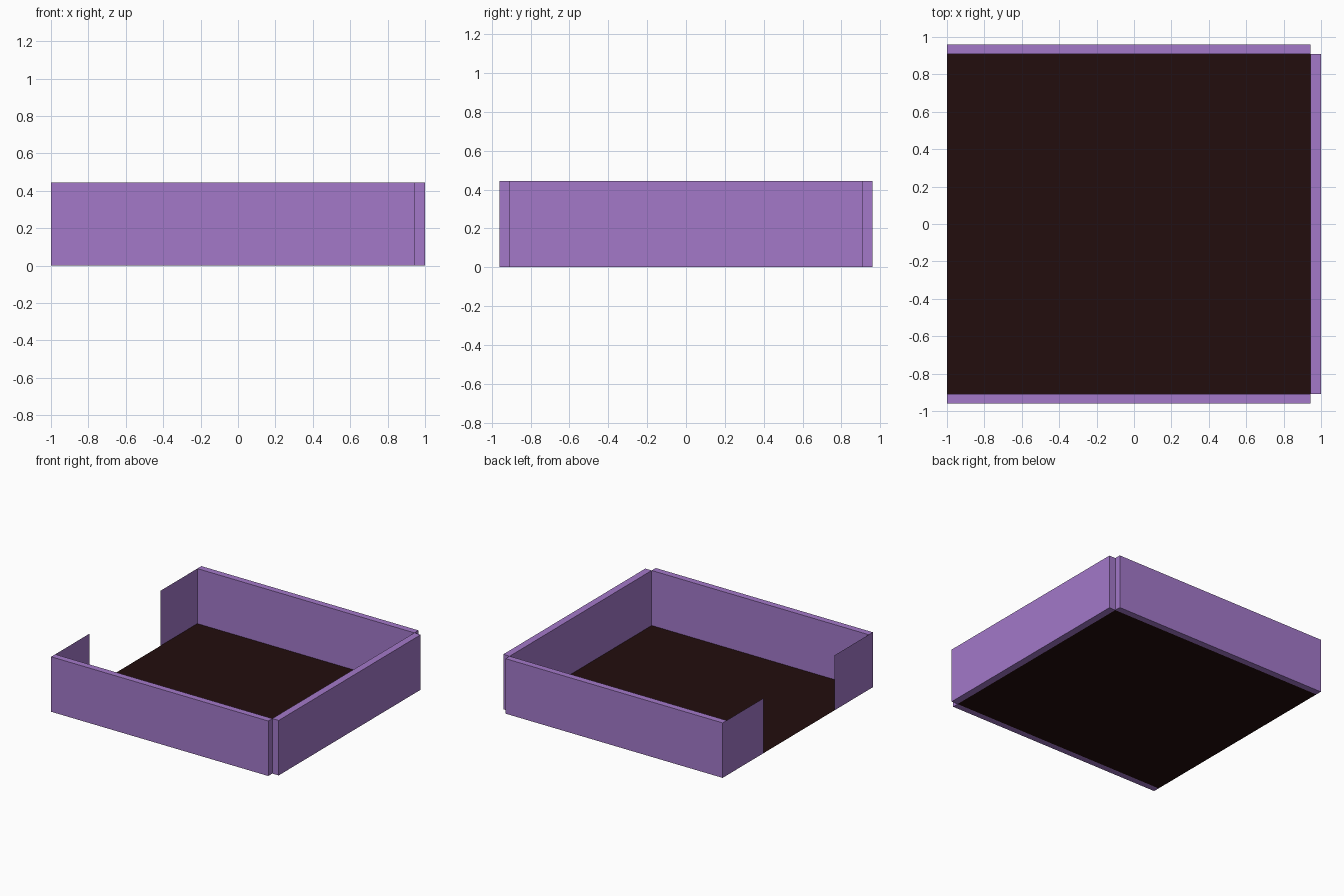
import bpy
import bmesh

if "Cube" in bpy.data.objects:
    bpy.data.objects.remove(bpy.data.objects["Cube"])


def material(name, color):
    m = bpy.data.materials.new(name)
    m.diffuse_color = (*color, 1)
    m.use_nodes = True
    m.node_tree.nodes["Principled BSDF"].inputs["Base Color"].default_value = m.diffuse_color
    return m


purple = material("purple", (0.366, 0.19, 0.584))
dark_brown = material("dark brown", (0.016, 0.004, 0.004))

H = 0.445          # wall height
LEFT, RIGHT = -1.0, 0.943
INNER = 0.908      # inside half depth


def add_object(name, bm, mat):
    mesh = bpy.data.meshes.new(name)
    bm.to_mesh(mesh)
    bm.free()
    mesh.materials.append(mat)
    ob = bpy.data.objects.new(name, mesh)
    bpy.context.collection.objects.link(ob)


def box(name, lo, hi, mat):
    bm = bmesh.new()
    bmesh.ops.create_cube(bm, size=1)
    for v in bm.verts:
        v.co = [(a + b) / 2 + c * (b - a) for a, b, c in zip(lo, hi, v.co)]
    add_object(name, bm, mat)


def sheet(name, corners, mat):
    bm = bmesh.new()
    bm.faces.new([bm.verts.new(c) for c in corners])
    add_object(name, bm, mat)


# Floor sheet
sheet("floor", [(LEFT, -INNER, 0), (RIGHT, -INNER, 0),
                (RIGHT, INNER, 0), (LEFT, INNER, 0)], dark_brown)

# Three thick walls, leaving small notches at the right corners
box("front_wall", (LEFT, -0.96, 0), (RIGHT, -INNER, H), purple)
box("back_wall", (LEFT, INNER, 0), (RIGHT, 0.96, H), purple)
box("right_wall", (RIGHT, -INNER, 0), (1.0, INNER, H), purple)

# Thin panels either side of the left doorway
for name, y0, y1 in (("left_front_panel", -INNER, -0.47),
                     ("left_back_panel", 0.44, INNER)):
    sheet(name, [(LEFT, y1, 0), (LEFT, y1, H), (LEFT, y0, H), (LEFT, y0, 0)][::-1], purple)
